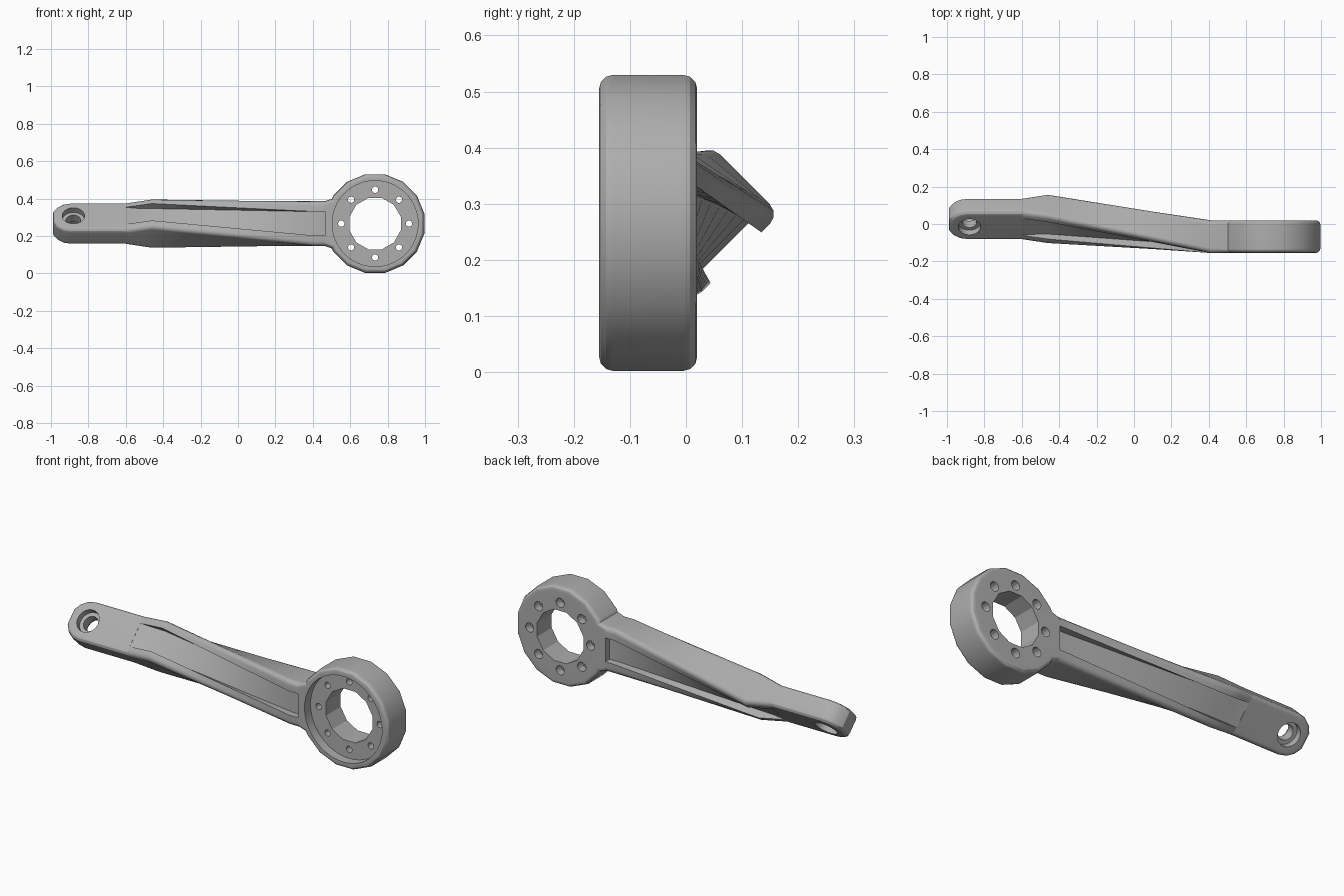
import bpy, bmesh
from math import sin, cos, pi, radians
from mathutils import Matrix, Vector

old = bpy.data.objects.get("Cube")
if old:
    bpy.data.objects.remove(old, do_unlink=True)

GREY = (0.42, 0.42, 0.42, 1)
metal = bpy.data.materials.new("cast_grey")
metal.use_nodes = True
metal.diffuse_color = GREY
metal.node_tree.nodes["Principled BSDF"].inputs["Base Color"].default_value = GREY

MID_Z = 0.266
ROUND = 0.025      # edge rounding shared by all parts
STEPS = 3
TWIST = radians(45)


def frame(y, angle):
    """Placement of a part built around the x axis, twisted about it."""
    return Matrix.Translation((0, y, MID_Z)) @ Matrix.Rotation(-angle, 4, "X")


HEAD = frame(-0.0675, 0)
PAD = frame(0.027, TWIST)


def to_object(name, bm):
    bmesh.ops.recalc_face_normals(bm, faces=bm.faces)
    mesh = bpy.data.meshes.new(name)
    bm.to_mesh(mesh)
    bm.free()
    mesh.materials.append(metal)
    ob = bpy.data.objects.new(name, mesh)
    bpy.context.collection.objects.link(ob)
    return ob


def plate(name, upper, half, place):
    """Mirrored x-z outline, extruded along y, with rounded rims."""
    outline = upper + [(x, -z) for x, z in reversed(upper)]
    open_x = upper[0][0]
    bm = bmesh.new()
    face = bm.faces.new([bm.verts.new((x, -half, z)) for x, z in outline])
    new = bmesh.ops.extrude_face_region(bm, geom=[face])["geom"]
    for v in new:
        if isinstance(v, bmesh.types.BMVert):
            v.co.y = half
    bmesh.ops.recalc_face_normals(bm, faces=bm.faces)
    rims = [e for e in bm.edges
            if abs(e.verts[0].co.y - e.verts[1].co.y) < 1e-4
            and any(abs(v.co.x - open_x) > 1e-4 for v in e.verts)]
    bmesh.ops.bevel(bm, geom=rims, offset=ROUND, offset_type="OFFSET",
                    segments=STEPS, profile=0.5, affect="EDGES")
    bm.transform(place)
    return to_object(name, bm)


def drill(ob, place, spots, radius, y0, y1, sides):
    """Cut cylinders along the part's own y axis at the x-z spots."""
    bm = bmesh.new()
    for x, z in spots:
        mat = (place @ Matrix.Translation((x, (y0 + y1) / 2, z))
               @ Matrix.Rotation(pi / 2, 4, "X") @ Matrix.Rotation(pi / sides, 4, "Z"))
        bmesh.ops.create_cone(bm, cap_ends=True, segments=sides, radius1=radius,
                              radius2=radius, depth=y1 - y0, matrix=mat)
    cutter = to_object("cutter", bm)
    cutter.hide_render = True
    mod = ob.modifiers.new("drill", "BOOLEAN")
    mod.operation = "DIFFERENCE"
    mod.solver = "EXACT"
    mod.object = cutter
    bpy.context.view_layer.objects.active = ob
    bpy.ops.object.modifier_apply(modifier=mod.name)
    bpy.data.objects.remove(cutter, do_unlink=True)


def finish(ob, angle=28):
    bpy.ops.object.select_all(action="DESELECT")
    ob.select_set(True)
    bpy.context.view_layer.objects.active = ob
    bpy.ops.object.shade_smooth_by_angle(angle=radians(angle))
    mod = ob.modifiers.new("even_shading", "WEIGHTED_NORMAL")
    mod.keep_sharp = True


# Ring head with its flared neck
RING_X, RING_R = 0.733, 0.269
neck = [(0.465, 0.12), (0.502, 0.133)]
arc = [radians(146.25 - 22.5 * i) for i in range(7)]
head = plate("ring_head", neck + [(RING_X + RING_R * cos(a), RING_R * sin(a)) for a in arc],
             0.0875, HEAD)
centre = [(RING_X, 0)]
bolts = [(RING_X + 0.181 * cos(i * pi / 4), 0.181 * sin(i * pi / 4)) for i in range(8)]
drill(head, HEAD, centre, 0.23, -0.2, -0.037, 32)
drill(head, HEAD, centre, 0.142, -0.2, 0.2, 12)
drill(head, HEAD, bolts, 0.017, -0.2, 0.2, 12)
drill(head, HEAD, bolts, 0.025, 0.045, 0.2, 12)
finish(head)

# Rounded end pad with a hole counterbored from both sides
PAD_W, PAD_T = 0.108, 0.06
tip = [(-0.89 - PAD_W * sin(a), PAD_W * cos(a)) for a in [radians(22.5 * i) for i in range(4)]]
pad = plate("end_pad", [(-0.6, PAD_W)] + tip, PAD_T, PAD)
hole = [(-0.88, 0)]
drill(pad, PAD, hole, 0.04, -0.2, 0.2, 16)
drill(pad, PAD, hole, 0.06, -0.2, -0.025, 24)
drill(pad, PAD, hole, 0.06, 0.025, 0.2, 24)
finish(pad)


def beam_section(x, place, width, thick, web, pocket=0.064):
    """I-shaped section: rounded outer corners, a pocket on each face."""
    quarter = [(-web, pocket), (-thick, pocket)]
    for i in range(STEPS + 1):
        a = i * pi / 2 / STEPS
        quarter.append((-thick + ROUND * (1 - cos(a)), width - ROUND * (1 - sin(a))))
    half = quarter + [(-y, z) for y, z in reversed(quarter)]
    loop = half + [(-y, -z) for y, z in half]
    return [place @ Vector((x, y, z)) for y, z in loop]


# Twisted I-beam arm: straight run from the neck, then thinning into the pad
stations = [
    beam_section(0.465, HEAD, 0.12, 0.0875, 0.05),
    beam_section(0.41, HEAD, 0.12, 0.0875, 0.05),
    beam_section(-0.46, PAD, 0.11, 0.088, 0.05),
    beam_section(-0.54, PAD, 0.109, 0.072, 0.052),
    beam_section(-0.6, PAD, PAD_W, PAD_T, PAD_T - 0.001),
]
RUN = 8
run = [[p.lerp(q, i / RUN) for p, q in zip(stations[1], stations[2])] for i in range(1, RUN)]
loops = stations[:2] + run + stations[2:]
bm = bmesh.new()
rings = [[bm.verts.new(p) for p in loop] for loop in loops]
for a, b in zip(rings, rings[1:]):
    for i in range(len(a)):
        j = (i + 1) % len(a)
        bm.faces.new((a[i], a[j], b[j], b[i]))
finish(to_object("twisted_arm", bm), 35)
